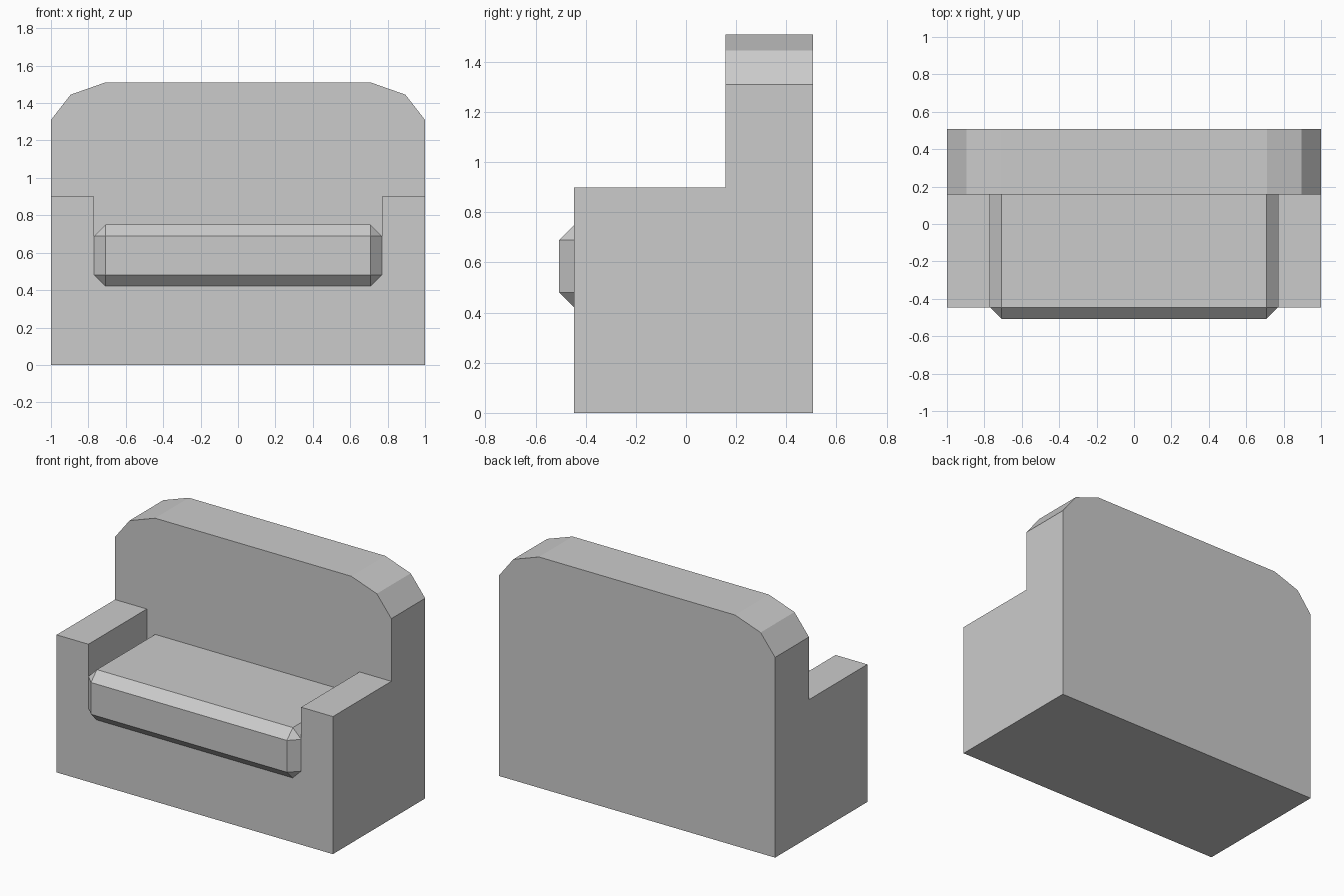
import bpy, bmesh

if "Cube" in bpy.data.objects:
    bpy.data.objects.remove(bpy.data.objects["Cube"])


def extrude_profile(name, points, y0, y1):
    """Solid made from an x/z outline extruded along y."""
    bm = bmesh.new()
    face = bm.faces.new([bm.verts.new((x, y0, z)) for x, z in points])
    new = bmesh.ops.extrude_face_region(bm, geom=[face])["geom"]
    verts = [v for v in new if isinstance(v, bmesh.types.BMVert)]
    bmesh.ops.translate(bm, verts=verts, vec=(0, y1 - y0, 0))
    bmesh.ops.recalc_face_normals(bm, faces=bm.faces)
    mesh = bpy.data.meshes.new(name)
    bm.to_mesh(mesh)
    bm.free()
    obj = bpy.data.objects.new(name, mesh)
    bpy.context.collection.objects.link(obj)
    return obj


def mirrored(half):
    """Complete a right-hand outline with its left-hand mirror."""
    return half + [(-x, z) for x, z in reversed(half)]


FRONT, BACK_FRONT, BACK = -0.447, 0.157, 0.507

# Backrest with faceted upper corners
extrude_profile("backrest",
                mirrored([(1, 0), (1, 1.31), (0.895, 1.445), (0.71, 1.51)]),
                BACK_FRONT, BACK)

# Base and armrests as one U-shaped body
extrude_profile("base_with_armrests",
                mirrored([(1, 0), (1, 0.9), (0.77, 0.9), (0.77, 0.5)]),
                FRONT, BACK_FRONT)

# Chamfered seat cushion, tucked into the backrest
cushion = extrude_profile("seat_cushion",
                          mirrored([(0.77, 0.42), (0.77, 0.75)]),
                          -0.507, 0.25)
bevel = cushion.modifiers.new("chamfer", "BEVEL")
bevel.width = 0.061
bevel.segments = 1
